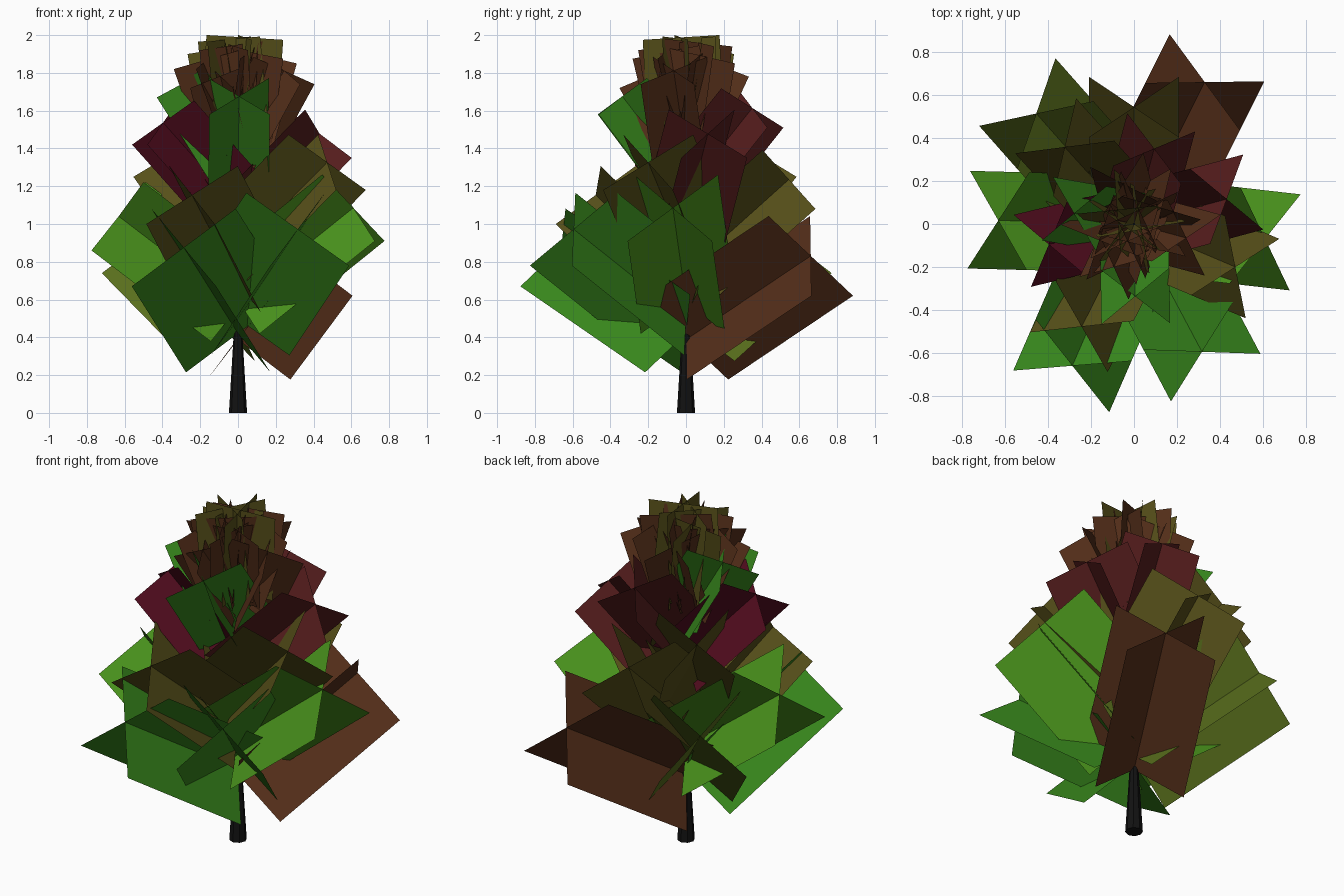
import bpy, bmesh
from math import sin, cos, radians
from mathutils import Vector

if "Cube" in bpy.data.objects:
    bpy.data.objects.remove(bpy.data.objects["Cube"])


def material(name, rgb):
    m = bpy.data.materials.new(name)
    m.diffuse_color = (*rgb, 1)
    m.use_nodes = True
    m.node_tree.nodes["Principled BSDF"].inputs["Base Color"].default_value = m.diffuse_color
    return m


MATS = {
    "green": material("leaf_green", (0.04, 0.25, 0.012)),
    "lime": material("leaf_lime", (0.07, 0.30, 0.012)),
    "moss": material("leaf_moss", (0.10, 0.16, 0.012)),
    "olive": material("leaf_olive", (0.095, 0.08, 0.01)),
    "brown": material("leaf_brown", (0.09, 0.028, 0.010)),
    "red": material("leaf_red", (0.09, 0.012, 0.012)),
    "crimson": material("leaf_crimson", (0.09, 0.004, 0.014)),
}
BARK = material("bark", (0.006, 0.006, 0.006))


def make_object(name, bm, mat):
    me = bpy.data.meshes.new(name)
    bm.to_mesh(me)
    bm.free()
    me.materials.append(mat)
    ob = bpy.data.objects.new(name, me)
    bpy.context.collection.objects.link(ob)
    return ob


# Trunk: tapered eight-sided stem
bm = bmesh.new()
SIDES = 8
rings = []
for z, r in [(0, 0.048), (0.4, 0.024), (0.9, 0.014), (1.7, 0.004)]:
    rings.append([bm.verts.new((r * cos(radians(45 * i)), r * sin(radians(45 * i)), z))
                  for i in range(SIDES)])
for a, b in zip(rings, rings[1:]):
    for i in range(SIDES):
        j = (i + 1) % SIDES
        bm.faces.new((a[i], a[j], b[j], b[i]))
bm.faces.new(rings[0][::-1])
bm.faces.new(rings[-1])
make_object("trunk", bm, BARK)


def elevation(z):
    """Branches grow steeper towards the top of the crown."""
    pts = [(0.62, 31), (1.0, 41), (1.35, 45), (1.58, 53), (1.75, 61), (1.97, 85)]
    for (z0, e0), (z1, e1) in zip(pts, pts[1:]):
        if z <= z1:
            return radians(e0 + (e1 - e0) * (z - z0) / (z1 - z0))
    return radians(pts[-1][1])


HALF = 0.286  # card half-width / sqrt(2), relative to branch length


def leaf_branch(name, azimuth, reach, z, colour):
    """Two crossed square cards around one branch axis; reach and z locate its outer corners."""
    a, e = radians(azimuth), elevation(z)
    length = reach / (cos(e) + HALF * sin(e))
    base = Vector((0, 0, z - length * sin(e) + HALF * length * cos(e)))
    axis = Vector((cos(a) * cos(e), sin(a) * cos(e), sin(e))) * length
    side = Vector((-sin(a), cos(a), 0)) * HALF * length
    up = Vector((-cos(a) * sin(e), -sin(a) * sin(e), cos(e))) * HALF * length
    bm = bmesh.new()
    for w in (side + up, side - up):
        bm.faces.new([bm.verts.new(p) for p in (base - w, base + w, base + axis + w, base + axis - w)])
    make_object(name, bm, MATS[colour])


# Crown: azimuth, outer reach, height of the outer corners, colour
BRANCHES = [
    (63.5, 0.865, 0.62, "brown"), (246.5, 0.85, 0.67, "green"),
    (131.5, 0.82, 0.74, "moss"), (298, 0.81, 0.78, "green"),
    (178.5, 0.77, 0.86, "lime"), (353.5, 0.755, 0.91, "lime"),
    (243, 0.67, 1.00, "olive"), (90, 0.685, 1.08, "olive"),
    (337, 0.65, 1.18, "olive"), (132, 0.615, 1.25, "olive"),
    (15, 0.575, 1.35, "red"), (193.5, 0.535, 1.42, "crimson"),
    (75, 0.49, 1.51, "red"), (271, 0.465, 1.58, "green"),
    (170, 0.41, 1.67, "green"), (345, 0.38, 1.74, "brown"),
    (245, 0.33, 1.72, "brown"), (105, 0.31, 1.78, "brown"),
    (205, 0.31, 1.82, "brown"), (30, 0.28, 1.85, "brown"),
    (300, 0.25, 1.875, "brown"), (140, 0.235, 1.90, "olive"),
    (250, 0.22, 1.92, "brown"), (70, 0.21, 1.94, "brown"),
    (190, 0.19, 1.965, "olive"), (325, 0.19, 1.975, "olive"),
]
for n, (az, reach, z, colour) in enumerate(BRANCHES, 1):
    leaf_branch(f"leaf_branch_{n:02d}", az, reach, z, colour)
